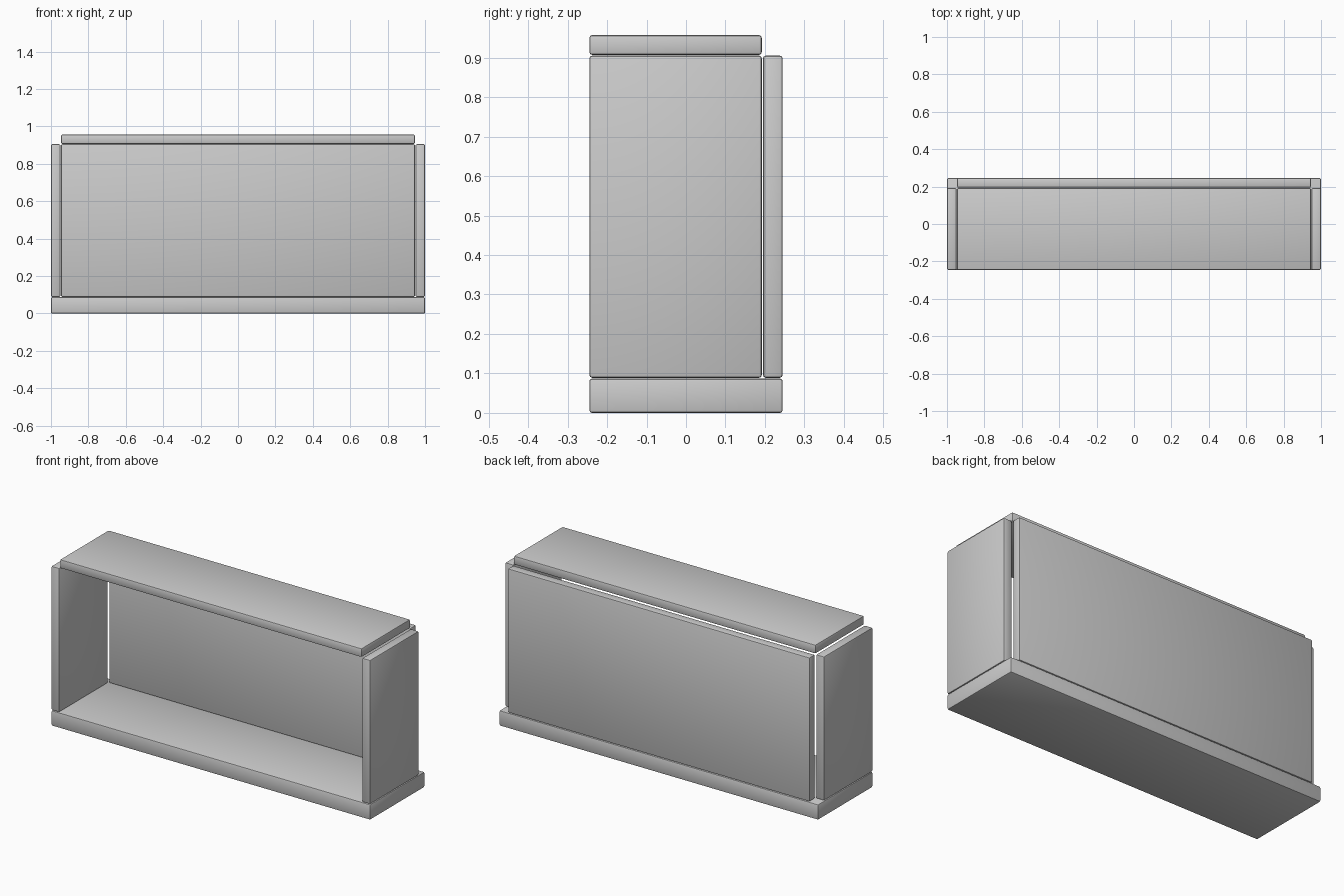
import bpy

if "Cube" in bpy.data.objects:
    bpy.data.objects.remove(bpy.data.objects["Cube"])


def panel(name, x, y, z, bevel=0.007):
    """Board spanning the given (min, max) ranges, with softened edges."""
    spans = (x, y, z)
    bpy.ops.mesh.primitive_cube_add(size=1, location=[(a + b) / 2 for a, b in spans])
    ob = bpy.context.object
    ob.name = name
    ob.scale = [b - a for a, b in spans]
    bpy.ops.object.transform_apply(location=False, rotation=False, scale=True)
    mod = ob.modifiers.new("soft_edges", "BEVEL")
    mod.width = bevel
    mod.segments = 2
    bpy.ops.object.modifier_apply(modifier=mod.name)
    bpy.ops.object.shade_smooth_by_angle()
    return ob


FRONT, BACK = -0.245, 0.245
INNER_BACK = 0.192          # rear edge of the sides and top
FLOOR, ROOF = 0.089, 0.905  # wall height range

# Thick base board
panel("base", (-1, 1), (FRONT, BACK), (0, 0.087))

# Side walls
for name, s in (("left_side", -1), ("right_side", 1)):
    panel(name, sorted((s * 0.949, s * 1.0)), (FRONT, INNER_BACK), (FLOOR, ROOF))

# Back board between the sides
panel("back_board", (-0.946, 0.946), (0.195, BACK), (FLOOR, ROOF))

# Top board
panel("top_board", (-0.946, 0.946), (FRONT, INNER_BACK), (0.907, 0.957))
